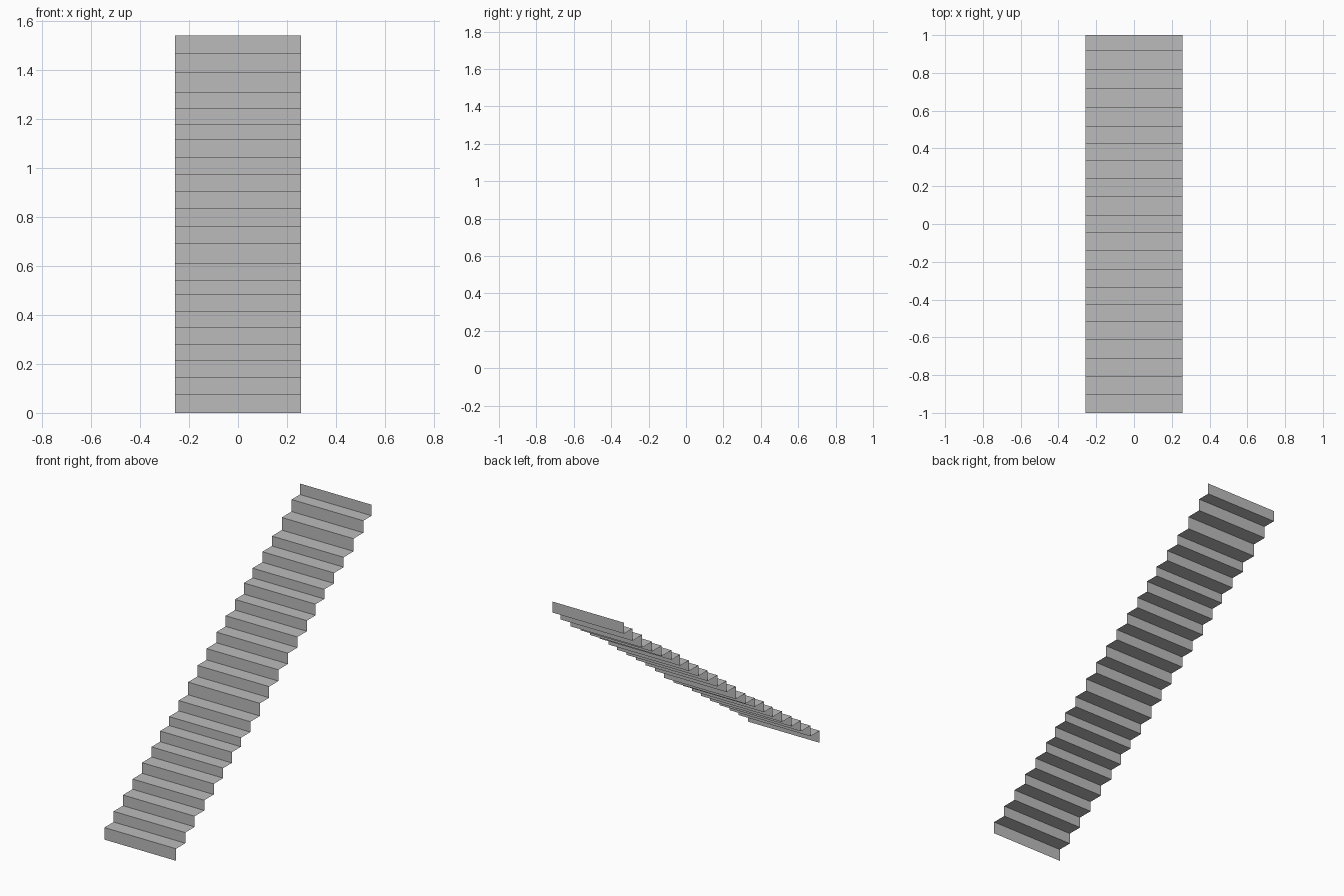
import bpy
import bmesh

cube = bpy.data.objects.get("Cube")
if cube:
    bpy.data.objects.remove(cube, do_unlink=True)

HALF_WIDTH = 0.257

# Depth of each riser, and height of each riser's top edge
riser_y = [-1, -.906, -.81, -.712, -.615, -.518, -.43, -.337, -.24, -.143, -.048,
           .046, .145, .241, .337, .427, .516, .616, .714, .815, .915, 1]
riser_top = [.078, .147, .216, .282, .351, .416, .485, .543, .61, .692, .764,
             .837, .906, .975, 1.044, 1.116, 1.178, 1.246, 1.31, 1.392, 1.47, 1.541]

# One flat grey
grey = bpy.data.materials.new("stair_grey")
grey.use_nodes = True
colour = (0.5, 0.5, 0.5, 1)
grey.diffuse_color = colour
grey.node_tree.nodes["Principled BSDF"].inputs["Base Color"].default_value = colour

# Stepped side profile: riser, tread, riser ... ending on a riser
profile = []
bottom = 0
for y, top in zip(riser_y, riser_top):
    profile += [(y, bottom), (y, top)]
    bottom = top

# Sweep the profile across the width as a thin folded sheet
bm = bmesh.new()
rows = [[bm.verts.new((x, y, z)) for x in (-HALF_WIDTH, HALF_WIDTH)] for y, z in profile]
for (a, b), (c, d) in zip(rows, rows[1:]):
    bm.faces.new((a, b, d, c))

mesh = bpy.data.meshes.new("stair_steps")
bm.to_mesh(mesh)
bm.free()
mesh.materials.append(grey)
stairs = bpy.data.objects.new("stair_steps", mesh)
bpy.context.collection.objects.link(stairs)
